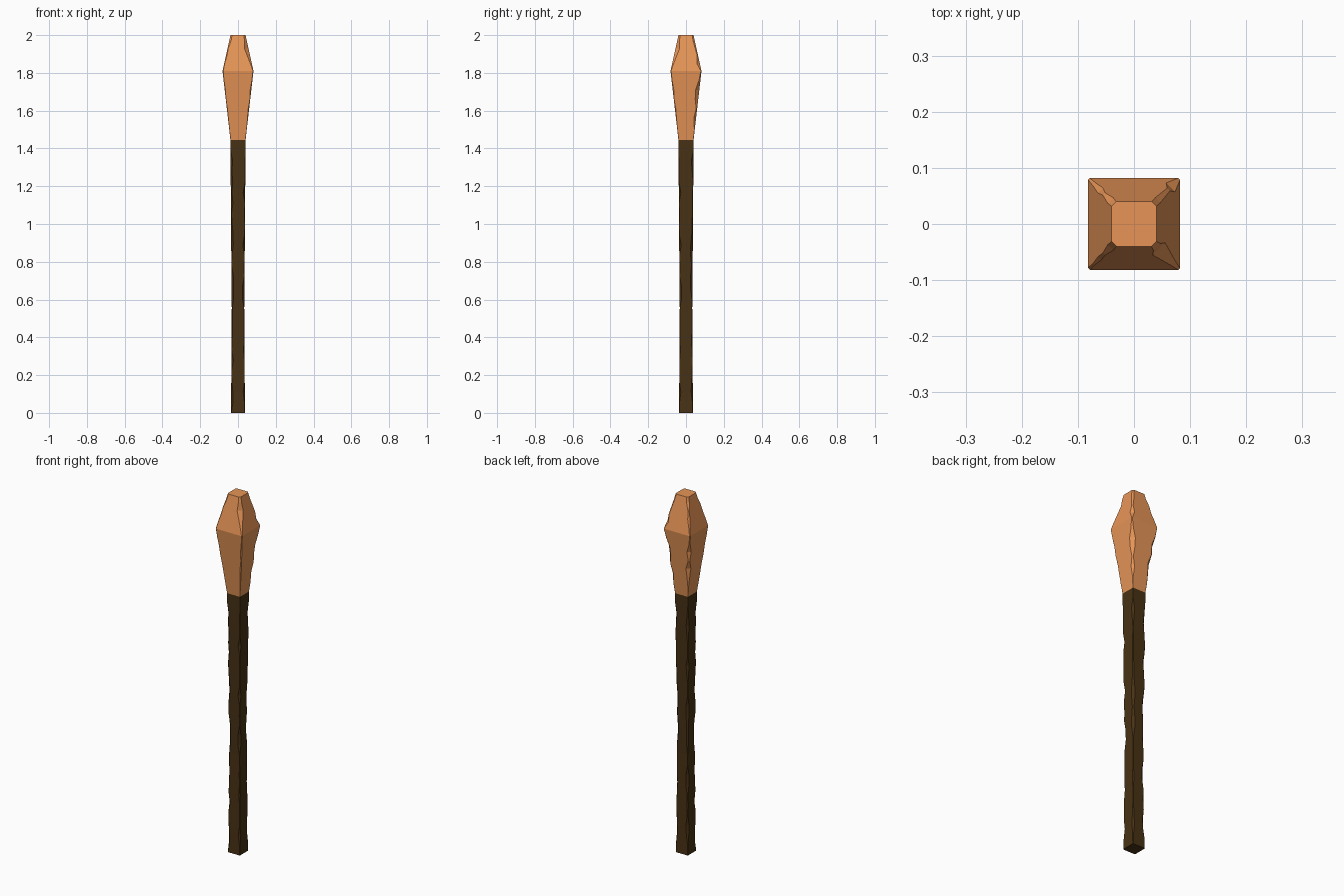
import bpy, bmesh, random

if "Cube" in bpy.data.objects:
    bpy.data.objects.remove(bpy.data.objects["Cube"])

random.seed(7)
CORNERS = [(1, -1), (1, 1), (-1, 1), (-1, -1)]  # FR, BR, BL, FL


def material(name, rgb):
    m = bpy.data.materials.new(name)
    m.diffuse_color = (*rgb, 1)
    m.use_nodes = True
    m.node_tree.nodes["Principled BSDF"].inputs["Base Color"].default_value = m.diffuse_color
    return m


def half_width(profile, z):
    for (z0, h0), (z1, h1) in zip(profile, profile[1:]):
        if z <= z1:
            return h0 + (h1 - h0) * (z - z0) / (z1 - z0)
    return profile[-1][1]


def chipped_post(name, profile, levels, chips, mat, cap_bottom, cap_top):
    """Square post; every corner is cut by its own chip size at each level."""
    bm = bmesh.new()
    rings = []
    for i, z in enumerate(levels):
        h = half_width(profile, z)
        ring = []
        for k, (sx, sy) in enumerate(CORNERS):
            c = chips[k][i]
            pair = [(sx * h, sy * (h - c)), (sx * (h - c), sy * h)]
            if sx * sy < 0:
                pair.reverse()
            ring += [bm.verts.new((x, y, z)) for x, y in pair]
        rings.append(ring)
    for a, b in zip(rings, rings[1:]):
        for j in range(8):
            n = (j + 1) % 8
            bm.faces.new((a[j], a[n], b[n], b[j]))
    if cap_bottom:
        bm.faces.new(rings[0][::-1])
    if cap_top:
        bm.faces.new(rings[-1])
    bmesh.ops.recalc_face_normals(bm, faces=bm.faces)
    me = bpy.data.meshes.new(name)
    bm.to_mesh(me)
    bm.free()
    me.materials.append(mat)
    ob = bpy.data.objects.new(name, me)
    bpy.context.collection.objects.link(ob)
    return ob


wood = material("dark_wood", (0.064, 0.031, 0.007))
ember = material("orange_head", (0.80, 0.30, 0.095))

# Handle: slightly waisted square stick with random nicks along the edges
n = 26
levels = [1.445 * i / n for i in range(n + 1)]
chips = [[random.choice((0.001, 0.003, 0.006, 0.011)) for _ in levels] for _ in CORNERS]
for row in chips:
    row[0] = 0.002
    row[2] = 0.009
    row[-1] = row[-2] = 0.001
chipped_post("handle", [(0, 0.038), (0.12, 0.036), (0.55, 0.033), (1.0, 0.037), (1.445, 0.040)],
             levels, chips, wood, True, False)

# Head: flared square block, widest at 1.81, with larger chips
levels = [1.445, 1.50, 1.56, 1.61, 1.66, 1.71, 1.76, 1.81, 1.85, 1.89, 1.93, 1.97, 2.0]
chips_mm = [
    [1, 1, 3, 5, 2, 6, 3, 3, 8, 15, 22, 12, 9],
    [1, 2, 12, 5, 16, 20, 8, 3, 16, 5, 7, 9, 8],
    [1, 2, 10, 18, 6, 16, 4, 3, 5, 9, 4, 10, 8],
    [1, 1, 2, 3, 1, 4, 2, 4, 3, 6, 4, 10, 9],
]
chipped_post("head", [(1.445, 0.040), (1.81, 0.082), (2.0, 0.040)], levels,
             [[c / 1000 for c in row] for row in chips_mm], ember, False, True)
